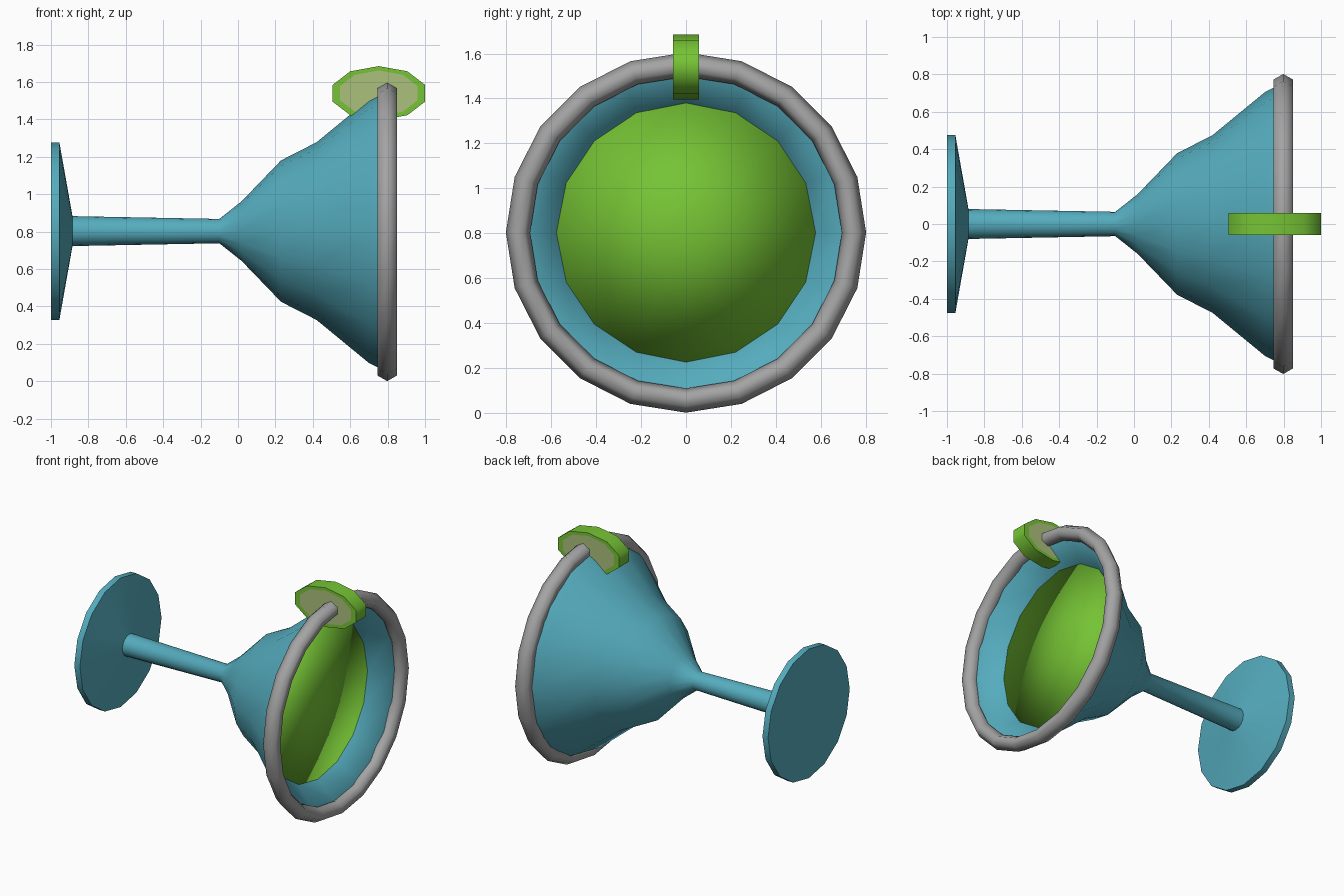
import bpy, bmesh
from math import sin, cos, pi, radians

cube = bpy.data.objects.get("Cube")
if cube:
    bpy.data.objects.remove(cube, do_unlink=True)

AXIS_Z = 0.803  # height of the glass's horizontal axis


def material(name, rgb):
    m = bpy.data.materials.new(name)
    m.use_nodes = True
    m.diffuse_color = (*rgb, 1)
    m.node_tree.nodes["Principled BSDF"].inputs["Base Color"].default_value = (*rgb, 1)
    return m


teal = material("teal glass", (0.09, 0.41, 0.51))
grey = material("grey salt", (0.37, 0.37, 0.37))
green = material("lime green", (0.18, 0.55, 0.035))
pulp = material("pale pulp", (0.41, 0.53, 0.2))


def lathe(name, profile, sides, mats, place, sharp=65, closed=False, pick=None):
    """Spin (along, radius) points; place(a, side, up) gives the position."""
    bm = bmesh.new()
    rings = []
    for a, r in profile:
        angles = [2 * pi * i / sides for i in range(sides)]
        rings.append([bm.verts.new(place(a, r * sin(t), r * cos(t))) for t in angles])
    pairs = list(zip(rings, rings[1:]))
    if closed:
        pairs.append((rings[-1], rings[0]))
    for p, q in pairs:
        for i in range(sides):
            j = (i + 1) % sides
            bm.faces.new((p[i], p[j], q[j], q[i]))
    # collapse the poles and orient the skin outwards
    bmesh.ops.remove_doubles(bm, verts=bm.verts, dist=1e-5)
    bmesh.ops.recalc_face_normals(bm, faces=bm.faces)
    for f in bm.faces:
        f.smooth = True
        if pick:
            f.material_index = pick(f)
    for e in bm.edges:
        e.smooth = e.calc_face_angle(0) < radians(sharp)
    mesh = bpy.data.meshes.new(name)
    bm.to_mesh(mesh)
    bm.free()
    for m in mats:
        mesh.materials.append(m)
    ob = bpy.data.objects.new(name, mesh)
    bpy.context.collection.objects.link(ob)
    return ob


def along_x(a, side, up):
    return (a, side, AXIS_Z + up)


# Foot, stem and hollow bowl in one skin
lathe("glass", [
    (-1, 0), (-1, 0.475), (-0.955, 0.475), (-0.885, 0.08), (-0.1, 0.065),
    (0.02, 0.16), (0.23, 0.378), (0.42, 0.475), (0.7, 0.705), (0.79, 0.75),
    (0.79, 0.71), (0.65, 0.577), (0.42, 0.42), (0.23, 0.32), (0.04, 0),
], 16, [teal], along_x, sharp=50)

# Drink with a softly shaded surface
lathe("drink", [(0.06, 0), (0.23, 0.3), (0.42, 0.4), (0.65, 0.577), (0.65, 0)],
      16, [green], along_x, sharp=180)

# Salted rim, a ring with a six-sided section
lathe("salt_rim", [
    (0.798, 0.802), (0.85, 0.772), (0.85, 0.722),
    (0.798, 0.694), (0.745, 0.722), (0.745, 0.772),
], 20, [grey], along_x, closed=True)


# Oval lime slice on the rim, with pulp inside the rind on both faces
def slice_place(a, side, up):
    return (0.753 + 0.26 * side, a, 1.54 + 0.145 * up)


def is_pulp(face):
    return int(min((v.co.x - 0.753) ** 2 + (v.co.z - 1.54) ** 2 for v in face.verts) < 1e-4)


lathe("lime_slice", [
    (-0.058, 0), (-0.058, 0.84), (-0.058, 1), (0.058, 1), (0.058, 0.84), (0.058, 0),
], 10, [green, pulp], slice_place, pick=is_pulp)
